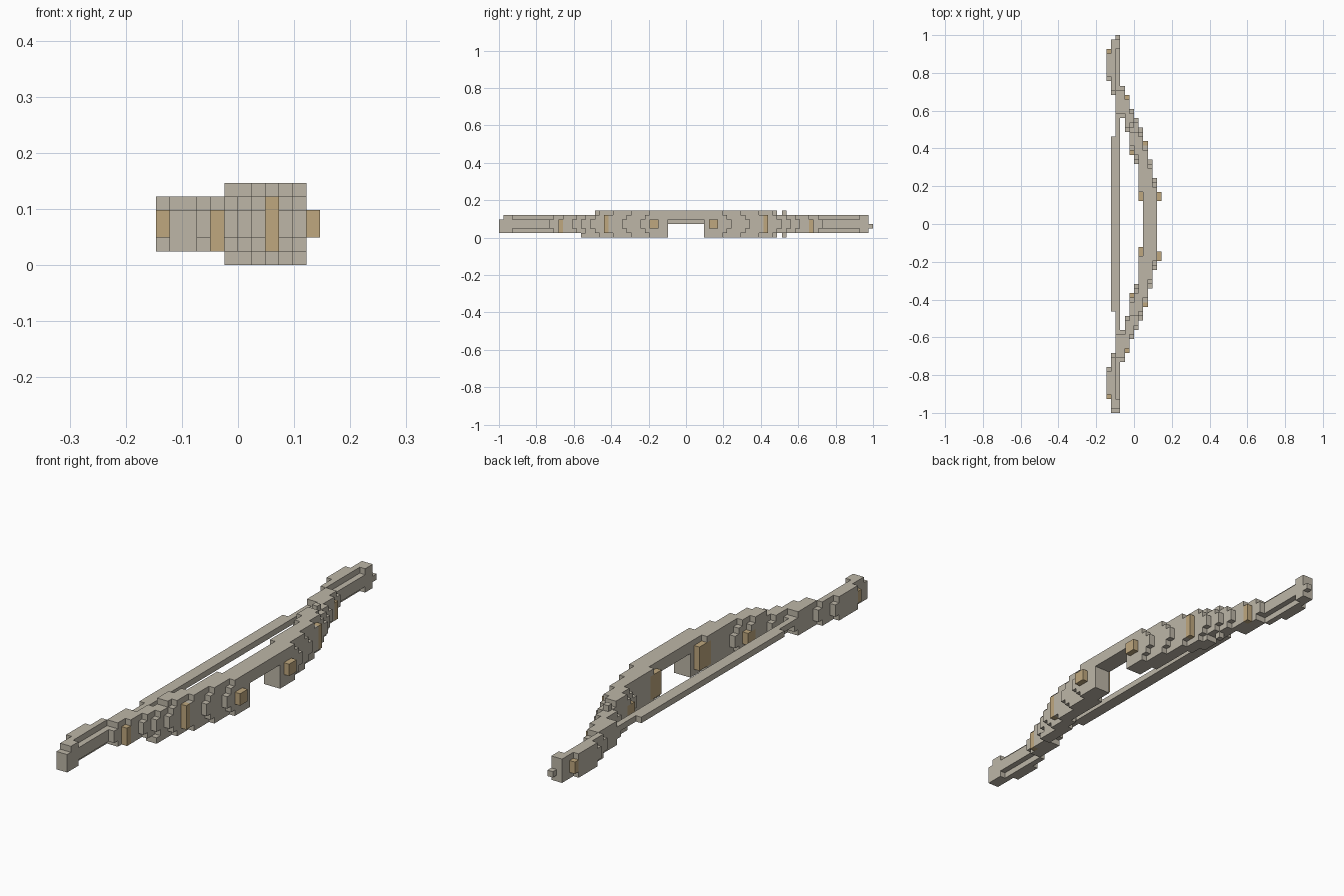
import bpy, bmesh
from mathutils import Vector

cube = bpy.data.objects.get("Cube")
if cube:
    bpy.data.objects.remove(cube)

U = 2 / 82  # size of one block


def material(name, rgb):
    m = bpy.data.materials.new(name)
    m.use_nodes = True
    m.diffuse_color = (*rgb, 1)
    m.node_tree.nodes["Principled BSDF"].inputs["Base Color"].default_value = (*rgb, 1)
    return m


MATS = [material("pale_bone", (0.51, 0.47, 0.39)), material("tan_inlay", (0.52, 0.39, 0.21))]

# Each block column across the bow: (inner, outer) distance from the middle
COLUMNS = [(31, 38), (28, 40), (23, 40), (23, 30), (20, 28), (15, 25),
           (13, 23), (5, 21), (0, 18), (0, 14), (0, 10)]
cells = {}  # (x, y, z) block -> (part, material)


def fill(part, xs, ys, zs, mat=0):
    for x in xs:
        for y in ys:
            for z in zs:
                cells[x, y, z] = (part, mat)


def side(js, back):
    return [j if back else -1 - j for j in js]


# String
fill("string", range(1, 3), range(-19, 19), [3])
fill("string", [2], range(-23, 23), [3])

for back in (False, True):
    limb = "back_limb" if back else "front_limb"

    # Stepped limb, with the middle layers reaching furthest
    for x, (lo, hi) in enumerate(COLUMNS):
        for z in range(6):
            d = (2, 1, 0, 0, 1, 2)[z]
            if d == 2 and x < 5:
                continue
            start = lo + d if lo else 0
            end = hi if x in (1, 2) else hi - d
            if d == 2:
                end = min(end, 20)
            for j in range(start, end):
                if x == 2 and d == 1 and 29 <= j < 38:
                    continue  # ledge along the tip
                if j < 4 and z < 4:
                    continue  # opening under the grip
                fill("grip" if j < 4 else limb, [x], side([j], back), [z])

    # Tan inlays
    fill(limb, [7], side(range(5, 8), back), range(1, 5), 1)
    fill(limb, [5], side(range(15, 17), back), range(2, 4), 1)
    fill(limb, [8], side([17], back), range(1, 5), 1)
    fill(limb, [4], side([27], back), range(1, 4), 1)
    fill(limb, [0], side([37], back), range(2, 4), 1)
    # Stud on the outer face
    start = 5 if back else 6
    fill("outer_studs", [11], side(range(start, start + 2), back), range(2, 4), 1)

# Uneven details: small ribs, lower step and tips
fill("back_limb", [5], [21], (0, 5))
fill("front_limb", [5, 6], range(-23, -20), [0])
fill("back_limb", [2], [40], [2])
fill("front_limb", [1, 2], [-41], range(1, 4))

# Skin the blocks, keeping only exposed faces
DIRS = [Vector(v) for v in ((1, 0, 0), (-1, 0, 0), (0, 1, 0), (0, -1, 0), (0, 0, 1), (0, 0, -1))]
for part in sorted({p for p, m in cells.values()}):
    bm = bmesh.new()
    for cell, (owner, mat) in cells.items():
        if owner != part:
            continue
        centre = Vector(cell) + Vector((0.5, 0.5, 0.5))
        for n in DIRS:
            if tuple(int(a + b) for a, b in zip(cell, n)) in cells:
                continue
            s = Vector((n.y, n.z, n.x))
            t = n.cross(s)
            ring = [centre + (n + a * s + b * t) / 2
                    for a, b in ((-1, -1), (1, -1), (1, 1), (-1, 1))]
            face = bm.faces.new([bm.verts.new((v - Vector((6, 0, 0))) * U) for v in ring])
            face.material_index = mat
    bmesh.ops.remove_doubles(bm, verts=bm.verts, dist=U / 100)
    bmesh.ops.dissolve_limit(bm, angle_limit=0.02, verts=bm.verts, edges=bm.edges,
                             delimit={'MATERIAL'})
    mesh = bpy.data.meshes.new(part)
    bm.to_mesh(mesh)
    bm.free()
    for m in MATS:
        mesh.materials.append(m)
    bpy.context.collection.objects.link(bpy.data.objects.new(part, mesh))
